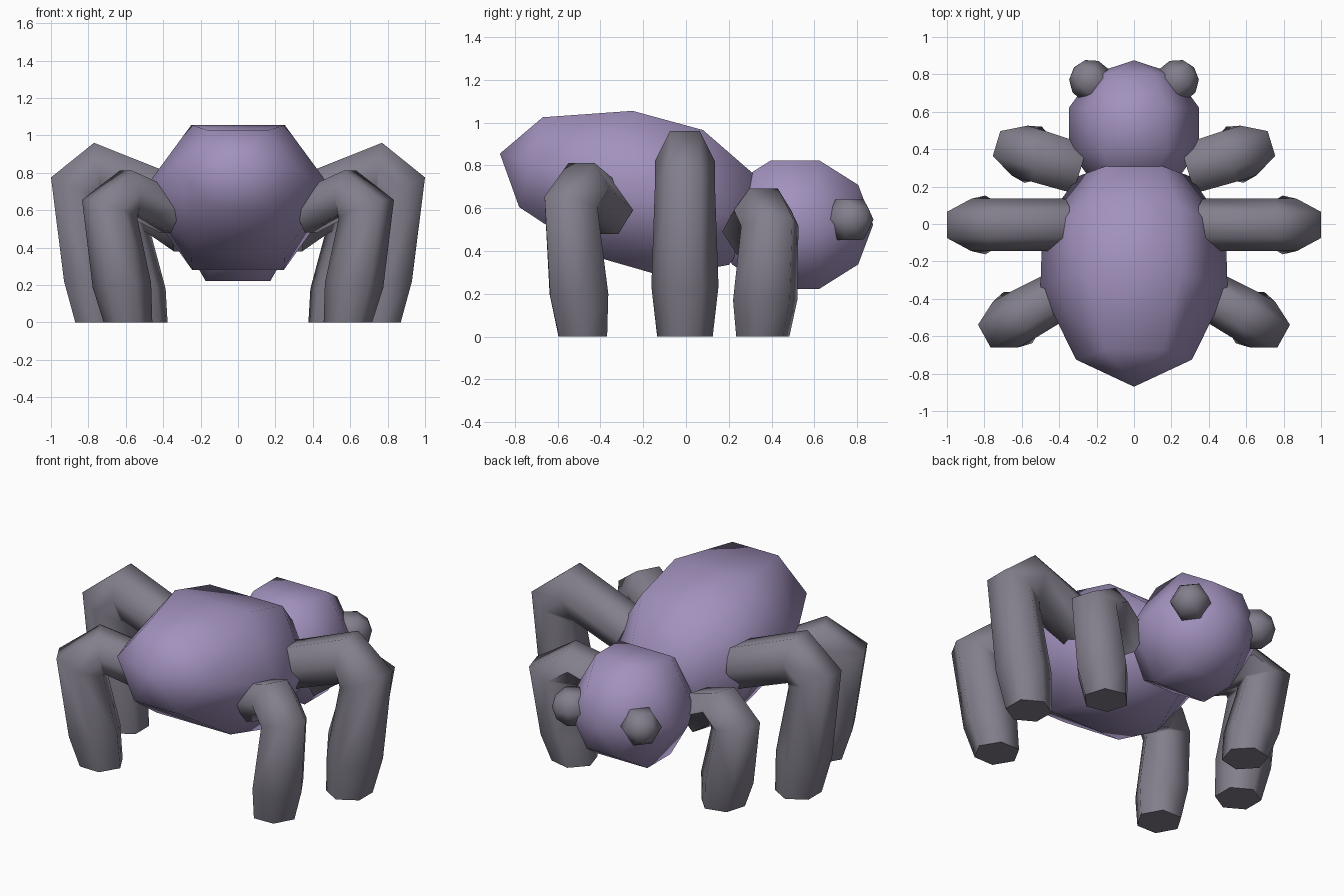
import bpy
import bmesh
import math
from mathutils import Vector

if "Cube" in bpy.data.objects:
    bpy.data.objects.remove(bpy.data.objects["Cube"], do_unlink=True)


def material(name, rgb):
    mat = bpy.data.materials.new(name)
    mat.use_nodes = True
    color = (*rgb, 1)
    mat.diffuse_color = color
    bsdf = mat.node_tree.nodes["Principled BSDF"]
    bsdf.inputs["Base Color"].default_value = color
    bsdf.inputs["Roughness"].default_value = 0.8
    return mat


PURPLE = material("soft purple", (0.36, 0.285, 0.51))
GREY = material("warm grey", (0.225, 0.21, 0.26))
SIDES = 6


def loft(name, rings, mat, start_pole=None, end_pole=None):
    """Skin six-sided rings (centre, half-width vector, half-height vector)."""
    bm = bmesh.new()
    loops = []
    for centre, wide, high in rings:
        angles = [math.tau * i / SIDES for i in range(SIDES)]
        loops.append([bm.verts.new(centre + wide * math.cos(a) + high * math.sin(a))
                      for a in angles])
    for a, b in zip(loops, loops[1:]):
        for i in range(SIDES):
            j = (i + 1) % SIDES
            bm.faces.new((a[i], a[j], b[j], b[i]))
    for loop, pole in ((loops[0], start_pole), (loops[-1], end_pole)):
        if pole is None:
            bm.faces.new(loop)
        else:
            tip = bm.verts.new(pole)
            for i in range(SIDES):
                bm.faces.new((loop[i], loop[(i + 1) % SIDES], tip))
    bmesh.ops.recalc_face_normals(bm, faces=bm.faces)
    mesh = bpy.data.meshes.new(name)
    bm.to_mesh(mesh)
    bm.free()
    mesh.materials.append(mat)
    obj = bpy.data.objects.new(name, mesh)
    bpy.context.collection.objects.link(obj)
    bpy.ops.object.select_all(action="DESELECT")
    obj.select_set(True)
    bpy.context.view_layer.objects.active = obj
    bpy.ops.object.shade_smooth_by_angle(angle=math.radians(66))
    return obj


def ball(name, centre, axis, radius, mat):
    """Low-poly sphere with its poles along a horizontal axis."""
    centre, axis = Vector(centre), Vector(axis).normalized()
    up = Vector((0, 0, 1))
    side = axis.cross(up)
    rings = []
    for k in range(1, 5):
        a = math.pi * k / 5
        r = radius * math.sin(a)
        rings.append((centre - axis * radius * math.cos(a), side * r, up * r))
    loft(name, rings, mat, centre - axis * radius, centre + axis * radius)


# Abdomen: tilted egg, each ring given by its top and bottom (y, z) and half-width
egg = [((-0.67, 1.025), (-0.78, 0.605), 0.31),
       ((-0.25, 1.055), (-0.43, 0.375), 0.50),
       ((0.08, 0.965), (-0.10, 0.28), 0.49),
       ((0.31, 0.765), (0.20, 0.335), 0.30)]
rings = []
for top, bottom, width in egg:
    t, b = Vector((0, *top)), Vector((0, *bottom))
    rings.append(((t + b) / 2, Vector((width, 0, 0)), (t - b) / 2 / math.sin(math.pi / 3)))
loft("abdomen", rings, PURPLE, Vector((0, -0.87, 0.855)), Vector((0, 0.35, 0.525)))

# Head and eyes
ball("head", (0, 0.51, 0.523), (0, 1, 0), 0.365, PURPLE)
for side, label in ((1, "left"), (-1, "right")):
    ball(label + "_eye", (side * 0.232, 0.765, 0.547), (side * 0.75, 0.62, 0), 0.115, GREY)

# Knee, shin and foot rings: outer and inner (offset from knee tip, z), half-width
SHIN = [((-0.23, 0.96), (-0.265, 0.68), 0.14),
        ((0.0, 0.775), (-0.26, 0.66), 0.14),
        ((-0.07, 0.22), (-0.34, 0.25), 0.157),
        ((-0.13, 0.0), (-0.355, 0.0), 0.13)]


def leg(name, side, tip, heading, height, hip):
    """Bent leg in a vertical plane; hip is the ring that meets the body."""
    h = math.radians(heading)
    out = Vector((side * math.cos(h), math.sin(h), 0))
    across = Vector((-math.sin(h) * side, math.cos(h), 0))
    base = Vector((side * tip[0], tip[1], 0))
    profile = [hip] + [((a[0], a[1] * height), (b[0], b[1] * height), w)
                       for a, b, w in SHIN]
    rings = []
    for a, b, width in profile:
        p = base + out * a[0] + Vector((0, 0, a[1]))
        q = base + out * b[0] + Vector((0, 0, b[1]))
        rings.append(((p + q) / 2, across * width, (p - q) / 2 / math.sin(math.pi / 3)))
    loft(name, rings, GREY)


# Three mirrored pairs of legs
for side, label in ((1, "left"), (-1, "right")):
    leg(label + "_middle_leg", side, (1.0, -0.005), 0, 1.0,
        ((-0.67, 0.785), (-0.60, 0.555), 0.14))
    leg(label + "_tail_end_leg", side, (0.80, -0.60), -29, 0.845,
        ((-0.51, 0.70), (-0.47, 0.48), 0.13))
    leg(label + "_head_end_leg", side, (0.735, 0.43), 17, 0.72,
        ((-0.47, 0.60), (-0.43, 0.38), 0.135))
